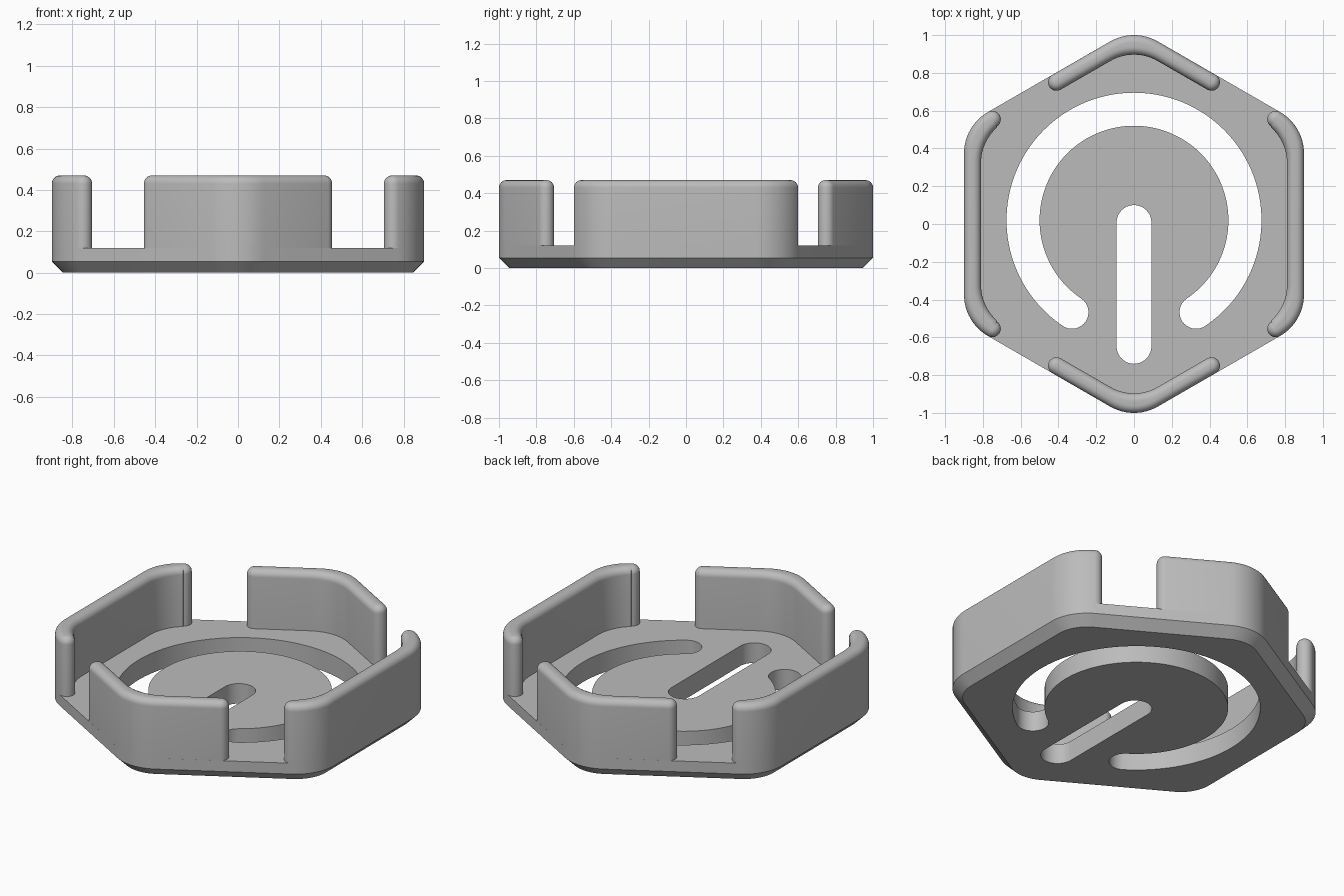
import bpy, bmesh
from math import radians, sin, cos, pi
from mathutils import Vector

if "Cube" in bpy.data.objects:
    bpy.data.objects.remove(bpy.data.objects["Cube"])

grey = bpy.data.materials.new("plain grey")
grey.use_nodes = True
grey.diffuse_color = (0.5, 0.5, 0.5, 1)
grey.node_tree.nodes["Principled BSDF"].inputs["Base Color"].default_value = (0.5, 0.5, 0.5, 1)

APOTHEM, CORNER = 0.9, 0.253      # outer hexagon
INNER, INNER_CORNER = 0.81, 0.25  # inner face of the walls
MID, HALF = 0.855, 0.045          # wall centre line and half thickness
FLOOR, TOP, FILLET = 0.12, 0.47, 0.04


def polar(radius, degrees):
    return Vector((cos(radians(degrees)), sin(radians(degrees)))) * radius


def arc(centre, radius, start, end, steps=12):
    return [Vector(centre) + polar(radius, start + (end - start) * i / steps)
            for i in range(steps + 1)]


def hex_corner(angle, apothem, radius, start=-30, end=30):
    centre = polar((apothem - radius) / cos(pi / 6), angle)
    return arc(centre, radius, angle + start, angle + end)


def loft(name, rings):
    """Closed solid through (outline, height) rings with equal point counts."""
    bm = bmesh.new()
    loops = [[bm.verts.new((p.x, p.y, z)) for p in pts] for pts, z in rings]
    for low, high in zip(loops, loops[1:]):
        for i in range(len(low)):
            j = (i + 1) % len(low)
            bm.faces.new((low[i], low[j], high[j], high[i]))
    bm.faces.new(loops[0][::-1])
    bm.faces.new(loops[-1])
    bmesh.ops.recalc_face_normals(bm, faces=bm.faces[:])
    mesh = bpy.data.meshes.new(name)
    bm.to_mesh(mesh)
    bm.free()
    mesh.materials.append(grey)
    obj = bpy.data.objects.new(name, mesh)
    bpy.context.collection.objects.link(obj)
    return obj


def select(obj):
    bpy.ops.object.select_all(action='DESELECT')
    obj.select_set(True)
    bpy.context.view_layer.objects.active = obj


def smooth(obj):
    select(obj)
    bpy.ops.object.shade_smooth_by_angle(angle=radians(35))


def hexagon(inset):
    return [p for a in range(30, 390, 60)
            for p in hex_corner(a, APOTHEM - inset, CORNER - inset)]


def wall_outline(corners, gap, trim, inset):
    """Wall wrapping the given corners, with a round cap at each end."""
    first, last = corners[0] - 30, corners[-1] + 30
    start = polar(MID, first) + polar(gap, first + 90)
    end = polar(MID, last) - polar(gap, last + 90)
    cap = HALF - inset
    pts = []
    for a in corners:
        pts += hex_corner(a, APOTHEM - inset, CORNER - inset)
    pts += arc(end, cap, last + 5, last + 175)
    for a in reversed(corners):
        pts += hex_corner(a, INNER + inset, INNER_CORNER + inset,
                          30 - (trim if a == corners[-1] else 0),
                          -30 + (trim if a == corners[0] else 0))
    pts += arc(start, cap, first + 185, first + 355)
    return pts


# Hexagonal base with a chamfered underside
base = loft("base_plate", [(hexagon(0.055), 0), (hexagon(0), 0.055), (hexagon(0), FLOOR)])

# Slots cut through the base
hub = Vector((0, 0.02))
r_in, r_out, a0, a1 = 0.5, 0.675, -56, 236
r_mid, r_cap = (r_in + r_out) / 2, (r_out - r_in) / 2
ring_slot = (arc(hub, r_out, a0, a1, 96)
             + arc(hub + polar(r_mid, a1), r_cap, a1, a1 + 180, 16)[1:-1]
             + arc(hub, r_in, a1, a0, 96)
             + arc(hub + polar(r_mid, a0), r_cap, a0 + 180, a0 + 360, 16)[1:-1])
straight_slot = (arc((0, 0.008), 0.092, 0, 180, 24)
                 + arc((0, -0.648), 0.092, 180, 360, 24))
for outline in (ring_slot, straight_slot):
    cutter = loft("slot_cutter", [(outline, -0.1), (outline, 0.3)])
    cutter.hide_render = True
    select(base)
    cut = base.modifiers.new("slot", 'BOOLEAN')
    cut.operation, cut.solver, cut.object = 'DIFFERENCE', 'EXACT', cutter
    bpy.ops.object.modifier_apply(modifier=cut.name)
    bpy.data.objects.remove(cutter)
smooth(base)

# Four walls with rounded rims
walls = {
    "back_wall": ([90], 0.02, 0),
    "front_wall": ([270], 0.02, 0),
    "left_wall": ([-30, 30], 0.3725, 11),
    "right_wall": ([150, 210], 0.3725, 11),
}
for name, shape in walls.items():
    rings = [(wall_outline(*shape, 0), FLOOR)]
    for i in range(9):
        t = pi / 2 * i / 8
        rings.append((wall_outline(*shape, FILLET * (1 - cos(t))),
                      TOP - FILLET + FILLET * sin(t)))
    smooth(loft(name, rings))
